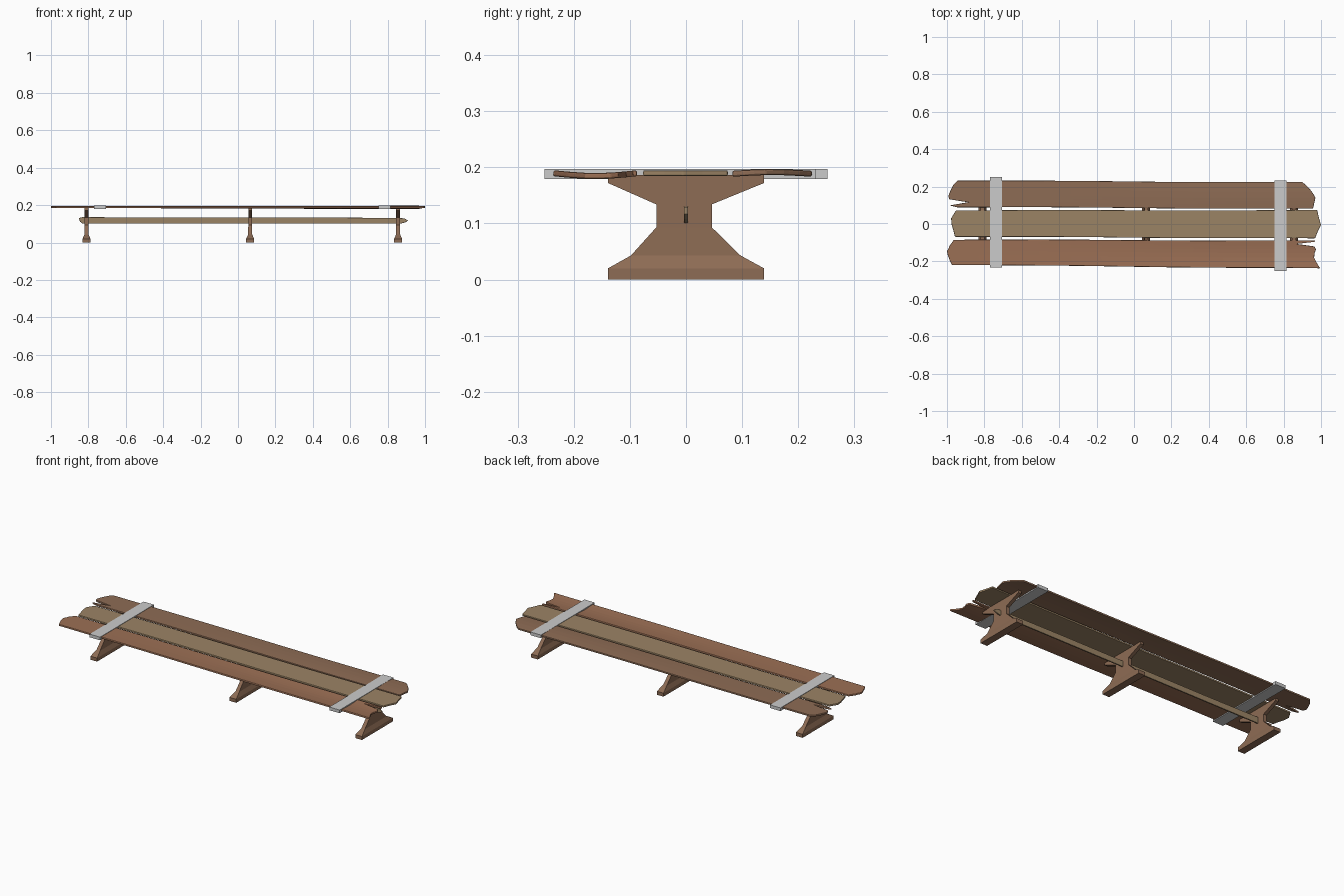
import bpy, bmesh, math

if "Cube" in bpy.data.objects:
    bpy.data.objects.remove(bpy.data.objects["Cube"])


def material(name, rgb):
    m = bpy.data.materials.new(name)
    m.diffuse_color = (*rgb, 1)
    m.use_nodes = True
    m.node_tree.nodes["Principled BSDF"].inputs["Base Color"].default_value = m.diffuse_color
    return m


OAK = material("brown_wood", (0.27, 0.15, 0.09))
RED = material("reddish_wood", (0.33, 0.16, 0.09))
PALE = material("pale_wood", (0.33, 0.23, 0.13))


def finish(name, bm, mat=None):
    bmesh.ops.recalc_face_normals(bm, faces=bm.faces)
    me = bpy.data.meshes.new(name)
    bm.to_mesh(me)
    bm.free()
    ob = bpy.data.objects.new(name, me)
    bpy.context.collection.objects.link(ob)
    if mat:
        me.materials.append(mat)
    return ob


def bevel(ob, width, segments):
    b = ob.modifiers.new("worn_edges", "BEVEL")
    b.width, b.segments = width, segments
    b.limit_method, b.angle_limit = "ANGLE", math.radians(40)


def smooth(t):
    return t * t * (3 - 2 * t)


# Plank: rows run lengthwise, each with its own ragged ends (t across, left x, right x)
def plank(name, rows, front, back, lift, mat, n=12):
    bm = bmesh.new()
    grid = []
    for t, x0, x1 in rows:
        line = []
        for i in range(n + 1):
            x = x0 + (x1 - x0) * i / n
            s = (x + 1) / 2
            y0, y1 = (e[0] + (e[1] - e[0]) * s for e in (front, back))
            wave = 0.0015 * math.sin(5 * x + 40 * y0)
            line.append(bm.verts.new((x, y0 + (y1 - y0) * t + wave,
                                      0.1895 + lift(t) * smooth(s))))
        grid.append(line)
    for a, b in zip(grid, grid[1:]):
        for i in range(n):
            bm.faces.new((a[i], a[i + 1], b[i + 1], b[i]))
    ob = finish(name, bm, mat)
    s = ob.modifiers.new("thickness", "SOLIDIFY")
    s.thickness, s.offset = 0.0105, 0
    bevel(ob, 0.003, 2)
    return ob


plank("front_plank",
      [(0, -.973, .995), (.18, -.985, .978), (.38, -.995, .963), (.55, -1, .966),
       (.68, -.99, .973), (.78, -.985, .965), (.87, -.975, .866), (.95, -.968, .968),
       (1, -.963, .968)],
      (-.218, -.238), (-.083, -.089), lambda t: -.005 * math.sin(math.pi * t), RED)
plank("middle_plank",
      [(0, -.957, .968), (.25, -.966, .983), (.47, -.975, 1), (.7, -.978, .99), (1, -.952, .979)],
      (-.067, -.078), (.074, .073), lambda t: 0, PALE)
plank("back_plank",
      [(0, -.947, .957), (.07, -.985, .96), (.19, -.888, .963), (.3, -.987, .967),
       (.42, -.993, .97), (.65, -.98, .95), (.85, -.965, .925), (1, -.945, .90)],
      (.091, .081), (.233, .222), lambda t: .003 * math.sin(math.pi * t) - .001, OAK)


# Trestle legs: stacked rectangular levels (z, front y, back y, half thickness)
LEVELS = [(0, -.139, .139, .021), (.02, -.139, .139, .021), (.043, -.098, .097, .011),
          (.093, -.053, .046, .010), (.134, -.053, .046, .010),
          (.172, -.139, .139, .010), (.186, -.139, .139, .010)]


def leg(name, cx):
    bm = bmesh.new()
    rings = [[bm.verts.new((cx + sx * h, y, z)) for sx, y in
              ((-1, a), (1, a), (1, b), (-1, b))] for z, a, b, h in LEVELS]
    bm.faces.new(rings[0])
    bm.faces.new(rings[-1])
    for p, q in zip(rings, rings[1:]):
        for i in range(4):
            j = (i + 1) % 4
            bm.faces.new((p[i], p[j], q[j], q[i]))
    finish(name, bm, OAK)


for name, cx in (("left_leg", -.81), ("middle_leg", .065), ("right_leg", .856)):
    leg(name, cx)

# Stretcher: thin rough-ended board through all the legs
bm = bmesh.new()
outline = [(-.83, .101), (.87, .101), (.895, .108), (.91, .117), (.89, .129), (.86, .131),
           (.45, .134), (-.45, .133), (-.83, .136), (-.852, .131), (-.845, .112)]
face = bm.faces.new([bm.verts.new((x, -.004, z)) for x, z in outline])
ext = bmesh.ops.extrude_face_region(bm, geom=[face])
bmesh.ops.translate(bm, vec=(0, .008, 0),
                    verts=[v for v in ext["geom"] if isinstance(v, bmesh.types.BMVert)])
bevel(finish("stretcher", bm, PALE), .002, 2)


# Cross straps binding the planks
def strap(name, cx, cy):
    bm = bmesh.new()
    bmesh.ops.create_cube(bm, size=1)
    bmesh.ops.scale(bm, vec=(.065, .484, .018), verts=bm.verts)
    bmesh.ops.translate(bm, vec=(cx, cy, .188), verts=bm.verts)
    finish(name, bm)


strap("left_strap", -.738, .010)
strap("right_strap", .783, -.010)
